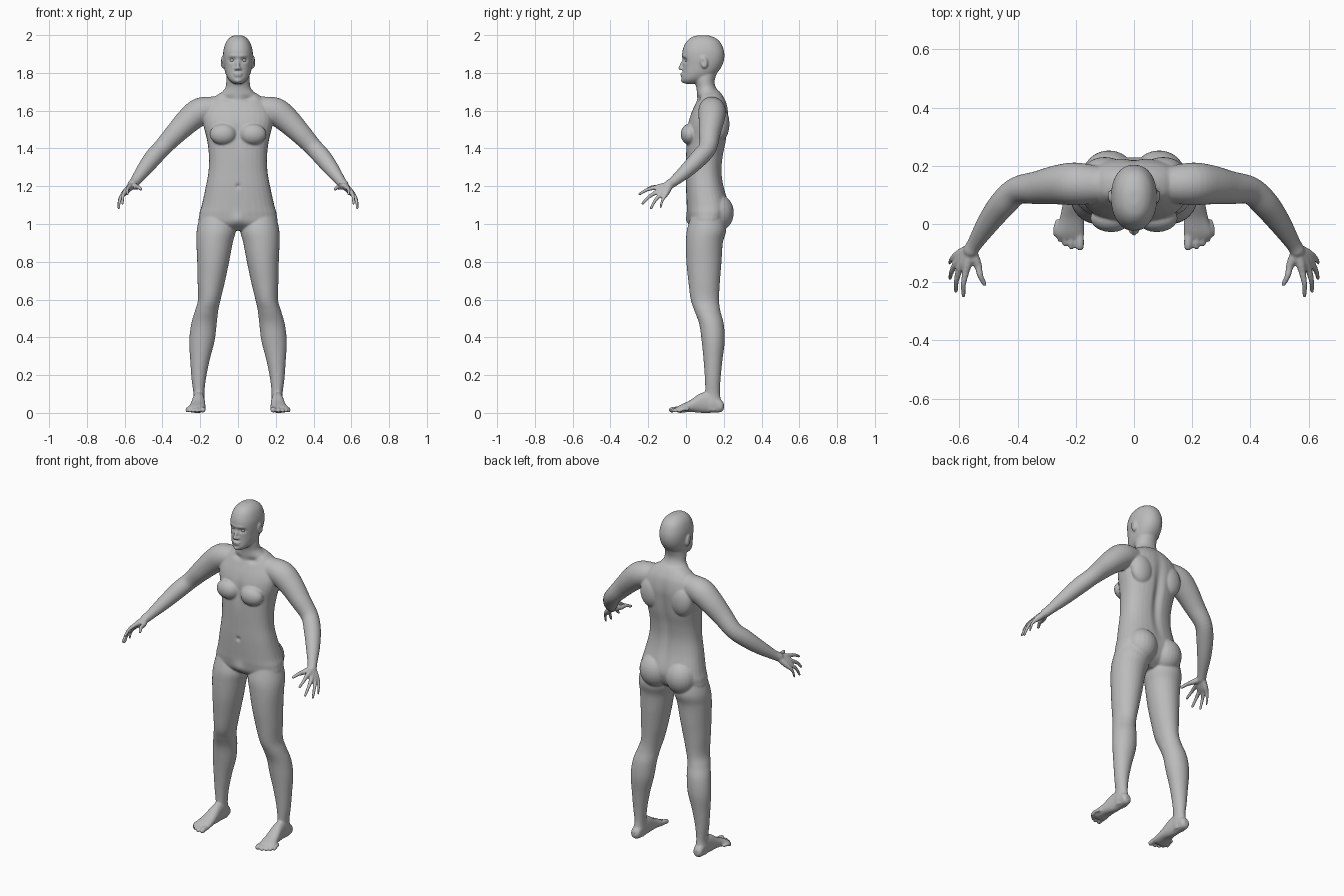
import bpy, bmesh, math
from mathutils import Vector, Matrix

if "Cube" in bpy.data.objects:
    bpy.data.objects.remove(bpy.data.objects["Cube"])

skin = bpy.data.materials.new("matte_grey")
skin.use_nodes = True
skin.diffuse_color = (0.5, 0.5, 0.5, 1)
skin.node_tree.nodes["Principled BSDF"].inputs["Base Color"].default_value = (0.5, 0.5, 0.5, 1)

bm = bmesh.new()
SIDES = 32


def smooth_rows(rows, steps=5):
    """Catmull-Rom interpolation through rows of numbers."""
    out = []
    for i in range(len(rows) - 1):
        quad = (rows[max(i - 1, 0)], rows[i], rows[i + 1], rows[min(i + 2, len(rows) - 1)])
        for k in range(steps):
            t = k / steps
            out.append([b + 0.5 * t * (c - a + t * (2 * a - 5 * b + 4 * c - d + t * (3 * (b - c) + d - a)))
                        for a, b, c, d in zip(*quad)])
    return out + [list(rows[-1])]


def skin_rings(rings):
    """Bridge closed rings of points and cap both ends."""
    loops = [[bm.verts.new(p) for p in ring] for ring in rings]
    for a, b in zip(loops, loops[1:]):
        for i in range(len(a)):
            j = (i + 1) % len(a)
            bm.faces.new((a[i], a[j], b[j], b[i]))
    bm.faces.new(loops[0])
    bm.faces.new(loops[-1])


def stack(rows, axis="z", power=2.2):
    """Loft rows of (position, x low, x high, depth low, depth high)."""
    rings = []
    for pos, x0, x1, d0, d1 in smooth_rows(rows):
        ring = []
        for i in range(SIDES):
            a = math.tau * i / SIDES
            c, s = (math.copysign(abs(f(a)) ** (2 / power), f(a)) for f in (math.cos, math.sin))
            x, d = (x0 + x1 + c * (x1 - x0)) / 2, (d0 + d1 + s * (d1 - d0)) / 2
            ring.append((x, d, pos) if axis == "z" else (x, pos, d))
        rings.append(ring)
    skin_rings(rings)


def ball(centre, radii, turn=0.0):
    m = Matrix.Translation(centre) @ Matrix.Rotation(turn, 4, "X") @ Matrix.Diagonal((*radii, 1))
    bmesh.ops.create_uvsphere(bm, u_segments=24, v_segments=16, radius=1, matrix=m)


def limb(rows):
    """Round tube through rows of (x, y, z, radius) with ball ends."""
    rows = smooth_rows(rows)
    points = [Vector(r[:3]) for r in rows]
    rings = []
    for i, p in enumerate(points):
        along = points[min(i + 1, len(points) - 1)] - points[max(i - 1, 0)]
        u = along.cross(Vector((0, 0, 1))).normalized()
        v = along.cross(u).normalized()
        rings.append([p + rows[i][3] * (u * math.cos(math.tau * k / SIDES) + v * math.sin(math.tau * k / SIDES))
                      for k in range(SIDES)])
    skin_rings(rings)
    for row in (rows[0], rows[-1]):
        ball(row[:3], [row[3]] * 3)


# Leg
stack([(1.05, .03, .2, .03, .2), (.97, .012, .218, .005, .213), (.9, .028, .22, 0, .195),
       (.8, .047, .216, .002, .188), (.7, .068, .214, .012, .18), (.6, .092, .212, .025, .175),
       (.54, .105, .228, .045, .182), (.47, .113, .248, .07, .2), (.38, .124, .258, .083, .205),
       (.28, .15, .253, .093, .193), (.18, .17, .246, .1, .183), (.1, .178, .236, .1, .18),
       (.05, .176, .24, .08, .19), (.01, .18, .235, .1, .19)], power=2)

# Foot and toes
stack([(.2, .195, .225, .02, .05), (.185, .181, .237, .004, .07), (.13, .178, .238, 0, .11),
       (.08, .175, .243, 0, .105), (.02, .172, .255, .005, .066), (-.03, .17, .27, 0, .042),
       (-.05, .175, .262, .004, .03)], axis="y")
for x, y, r in [(.186, -.077, .0145), (.215, -.078, .01), (.237, -.068, .0095), (.255, -.054, .009), (.269, -.036, .009)]:
    limb([(x * .9 + .02, y + .045, .02, r), (x, y + .02, .019, r), (x, y, r + .001, r)])

# Arm
limb([(.13, .135, 1.61, .065), (.2, .138, 1.595, .073), (.26, .135, 1.55, .068), (.33, .125, 1.48, .057),
      (.4, .115, 1.405, .048), (.45, .07, 1.35, .047), (.5, .005, 1.285, .039),
      (.545, -.065, 1.225, .027), (.56, -.09, 1.208, .026)])

# Hand: each finger runs from wrist over knuckle to tip
WRIST = Vector((.562, -.085, 1.205))
for knuckle, tip, r in [((.535, -.145, 1.195), (.513, -.207, 1.183), .0105),
                        ((.578, -.165, 1.192), (.586, -.246, 1.158), .0095),
                        ((.6, -.157, 1.168), (.612, -.23, 1.108), .0095),
                        ((.613, -.138, 1.152), (.632, -.186, 1.082), .009),
                        ((.618, -.113, 1.146), (.633, -.134, 1.09), .008)]:
    k, t = Vector(knuckle), Vector(tip)
    bend = k.lerp(t, .5) + Vector((.004, -.002, .006))
    limb([(*WRIST, .018), (*WRIST.lerp(k, .6), .017), (*k, r + .003), (*bend, r), (*t, r * .8)])

# Chest muscle, buttock, shoulder blade, ear, nostril wing
ball((.078, .02, 1.475), (.072, .048, .056))
ball((.086, .165, 1.06), (.092, .088, .1))
ball((.1, .185, 1.53), (.07, .045, .09))
ball((.08, .095, 1.857), (.013, .02, .034), .2)
ball((.01, -.022, 1.822), (.009, .011, .008))

# Mirror everything built so far
twin = bmesh.ops.duplicate(bm, geom=bm.verts[:] + bm.edges[:] + bm.faces[:])["geom"]
for v in twin:
    if isinstance(v, bmesh.types.BMVert):
        v.co.x *= -1


def centred(rows, power=2.2):
    stack([(z, -w, w, y0, y1) for z, w, y0, y1 in rows], power=power)


# Torso
centred([(.965, .06, .06, .15), (1, .195, .02, .2), (1.05, .205, .008, .225), (1.1, .192, .004, .228),
         (1.2, .17, 0, .2), (1.28, .156, 0, .19), (1.36, .154, 0, .197), (1.44, .163, .002, .213),
         (1.52, .182, .008, .222), (1.58, .185, .025, .225), (1.64, .155, .052, .215),
         (1.68, .115, .07, .195), (1.705, .07, .08, .175)], 2.4)

# Neck
centred([(1.82, .058, .03, .172), (1.76, .062, .045, .152), (1.72, .068, .055, .16),
         (1.68, .1, .058, .192), (1.62, .13, .06, .21)], 2)

# Head
centred([(1.999, .018, .065, .115), (1.988, .042, .028, .15), (1.962, .064, 0, .182), (1.92, .077, -.018, .2),
         (1.88, .079, -.02, .203), (1.84, .075, -.017, .192), (1.8, .067, -.018, .165),
         (1.77, .053, -.022, .125), (1.752, .036, -.018, .09), (1.742, .018, -.004, .06)])

# Nose, lips and chin
limb([(0, -.012, 1.87, .008), (0, -.024, 1.842, .009), (0, -.031, 1.825, .01)])
ball((0, -.019, 1.795), (.023, .012, .006))
ball((0, -.018, 1.784), (.02, .012, .006))
ball((0, -.01, 1.76), (.02, .017, .014))

# Fuse all parts into one smooth body
bmesh.ops.recalc_face_normals(bm, faces=bm.faces[:])
mesh = bpy.data.meshes.new("body")
bm.to_mesh(mesh)
bm.free()
body = bpy.data.objects.new("body", mesh)
bpy.context.collection.objects.link(body)
bpy.context.view_layer.objects.active = body
body.select_set(True)
remesh = body.modifiers.new("fuse", "REMESH")
remesh.mode, remesh.voxel_size = "VOXEL", .005
soften = body.modifiers.new("soften", "SMOOTH")
soften.factor, soften.iterations = .5, 6
for name in ("fuse", "soften"):
    bpy.ops.object.modifier_apply(modifier=name)


def press(centre, radii, push):
    """Sculpt a soft dent or swelling, on both sides if off-centre."""
    for s in ((1, -1) if centre[0] else (1,)):
        for v in body.data.vertices:
            d = sum(((v.co[i] - (s if i == 0 else 1) * centre[i]) / radii[i]) ** 2 for i in range(3))
            if d < 6:
                v.co += Vector((s * push[0], push[1], push[2])) * math.exp(-d)


press((0, .22, 1.38), (.025, .06, .2), (0, -.016, 0))         # spine groove
press((0, -.01, 1.48), (.025, .05, .07), (0, .008, 0))        # breastbone
press((0, 0, 1.2), (.012, .03, .012), (0, .008, 0))           # navel
press((0, 0, 1.02), (.035, .05, .035), (0, -.012, 0))         # pubic mound
press((.031, -.01, 1.868), (.019, .03, .012), (0, .013, 0))   # eye sockets
press((.03, -.02, 1.89), (.028, .03, .008), (0, -.004, 0))    # brows
press((.092, .09, 1.857), (.012, .01, .018), (-.007, 0, 0))   # ear bowls
press((.05, .06, 1.665), (.03, .04, .015), (0, .008, -.004))  # collar hollows

# Eyeballs
for side, x in (("left", .031), ("right", -.031)):
    bpy.ops.mesh.primitive_uv_sphere_add(segments=24, ring_count=16, radius=.0125, location=(x, .007, 1.867))
    bpy.context.object.name = side + "_eye"

for ob in [body] + [bpy.data.objects[s + "_eye"] for s in ("left", "right")]:
    ob.data.materials.clear()
    ob.data.materials.append(skin)
    ob.data.polygons.foreach_set("use_smooth", [True] * len(ob.data.polygons))
    ob.data.update()
